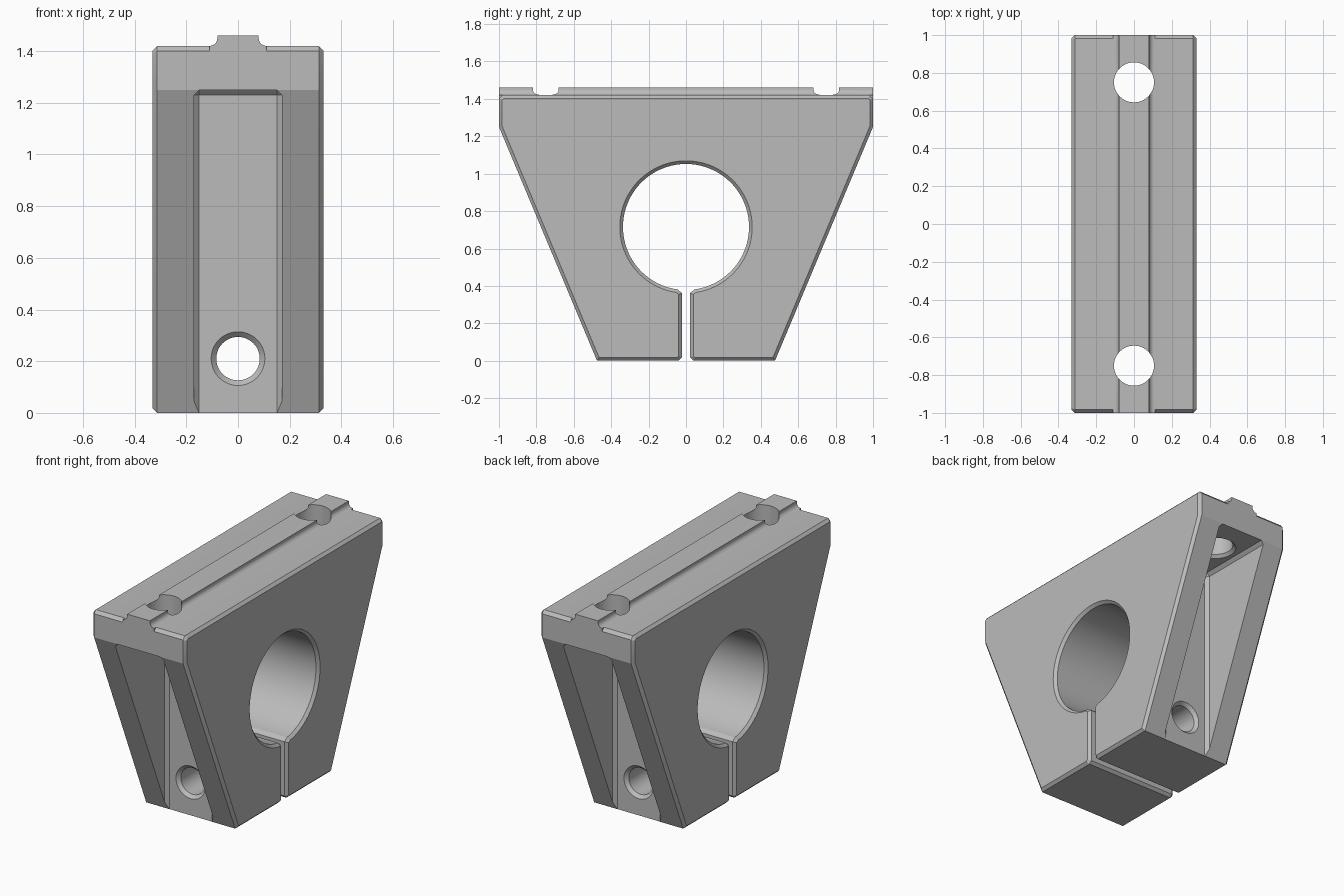
import bpy
import bmesh
from math import sin, cos, asin, pi, radians
from mathutils import Matrix

cube = bpy.data.objects.get("Cube")
if cube:
    bpy.data.objects.remove(cube, do_unlink=True)

grey = bpy.data.materials.new("plain_grey")
grey.use_nodes = True
COLOUR = (0.5, 0.5, 0.5, 1)
grey.diffuse_color = COLOUR
grey.node_tree.nodes["Principled BSDF"].inputs["Base Color"].default_value = COLOUR

CHAMFER = 0.017
BORE_Z, BORE_R = 0.715, 0.337
SLOT = 0.022


def finish(name, bm, helper=False):
    bmesh.ops.recalc_face_normals(bm, faces=bm.faces)
    mesh = bpy.data.meshes.new(name)
    bm.to_mesh(mesh)
    bm.free()
    mesh.materials.append(grey)
    obj = bpy.data.objects.new(name, mesh)
    bpy.context.collection.objects.link(obj)
    if helper:
        obj.hide_render = True
        obj.hide_set(True)
    return obj


def prism(points, depth):
    """Extrude a closed 3D outline along a vector; returns bmesh and its two caps."""
    bm = bmesh.new()
    cap = bm.faces.new([bm.verts.new(p) for p in points])
    out = bmesh.ops.extrude_face_region(bm, geom=[cap], use_keep_orig=True)["geom"]
    end = next(g for g in out if isinstance(g, bmesh.types.BMFace))
    bmesh.ops.translate(bm, vec=depth, verts=end.verts)
    bmesh.ops.recalc_face_normals(bm, faces=bm.faces)
    return bm, [cap, end]


def lathe_cutter(name, stations, matrix):
    """Round cutter along local z from (z, radius) stations."""
    bm = bmesh.new()
    n = 48
    rings = [[bm.verts.new((r * cos(2 * pi * i / n), r * sin(2 * pi * i / n), z))
              for i in range(n)] for z, r in stations]
    for a, b in zip(rings, rings[1:]):
        for i in range(n):
            j = (i + 1) % n
            bm.faces.new((a[i], a[j], b[j], b[i]))
    bm.faces.new(rings[0])
    bm.faces.new(rings[-1])
    bm.transform(matrix)
    return finish(name, bm, True)


def boolean(target, other, operation="DIFFERENCE"):
    mod = target.modifiers.new(other.name, "BOOLEAN")
    mod.operation = operation
    mod.solver = "EXACT"
    mod.object = other


# Clamp body: tapered outline with split bore, right half then mirrored
half = [(SLOT + CHAMFER, 0), (0.476, 0), (1, 1.25), (1, 1.40), (0.982, 1.42)]
start = asin(0.045 / BORE_R)
arc = [(BORE_R * sin(a), BORE_Z - BORE_R * cos(a))
       for a in (start + (2 * pi - 2 * start) * i / 72 for i in range(73))]
inner = [(SLOT, CHAMFER), (SLOT, 0.362)]
outline = half + [(-y, z) for y, z in reversed(half)]
outline += [(-y, z) for y, z in inner] + arc[::-1] + inner[::-1]
bm, caps = prism([(-0.33, y, z) for y, z in outline], (0.66, 0, 0))
rim = list({e for f in caps for e in f.edges})
bmesh.ops.bevel(bm, geom=rim, offset=CHAMFER, segments=1, affect="EDGES",
                clamp_overlap=False)
body = finish("clamp_body", bm)

# Locating rib on top with filleted foot
R = 0.03
fillet = [(0.08 + R - R * cos(a), 1.42 + R - R * sin(a))
          for a in (pi / 2 * i / 6 for i in range(7))]
side = [(0.08, 1.46)] + fillet + [(0.08 + R, 1.39)]
section = side + [(-x, z) for x, z in reversed(side)]
bm, _ = prism([(x, -1, z) for x, z in section], (0, 2, 0))
rib = finish("top_rib", bm, True)
boolean(body, rib, "UNION")

# Recessed pockets and vertical mounting holes at both ends
for s, end in ((-1, "front"), (1, "back")):
    bm = bmesh.new()
    bmesh.ops.create_cube(bm, size=1)
    bmesh.ops.transform(bm, verts=bm.verts, matrix=Matrix.Translation(
        (0, s * 0.8375, 0.5)) @ Matrix.Diagonal((0.34, 0.725, 1.5, 1)))
    bmesh.ops.bevel(bm, geom=list(bm.edges), offset=0.02, segments=1, affect="EDGES")
    boolean(body, finish(end + "_pocket_cutter", bm, True))
    boolean(body, lathe_cutter(
        end + "_mounting_hole_cutter",
        [(1.2, 0.124), (1.25, 0.124), (1.268, 0.106), (1.6, 0.106)],
        Matrix.Translation((0, s * 0.75, 0))))

# Horizontal clamping bolt hole, countersunk at both pocket walls
boolean(body, lathe_cutter(
    "bolt_hole_cutter",
    [(-0.6, 0.104), (-0.475, 0.104), (-0.455, 0.084),
     (0.455, 0.084), (0.475, 0.104), (0.6, 0.104)],
    Matrix.Translation((0, 0, 0.21)) @ Matrix.Rotation(pi / 2, 4, "X")))

# Bake the cuts and shade
bpy.ops.object.select_all(action="DESELECT")
bpy.context.view_layer.objects.active = body
body.select_set(True)
for mod in list(body.modifiers):
    bpy.ops.object.modifier_apply(modifier=mod.name)
for obj in list(bpy.context.collection.objects):
    if obj.name.endswith("_cutter") or obj == rib:
        bpy.data.objects.remove(obj, do_unlink=True)
bpy.ops.object.shade_smooth_by_angle(angle=radians(20))
